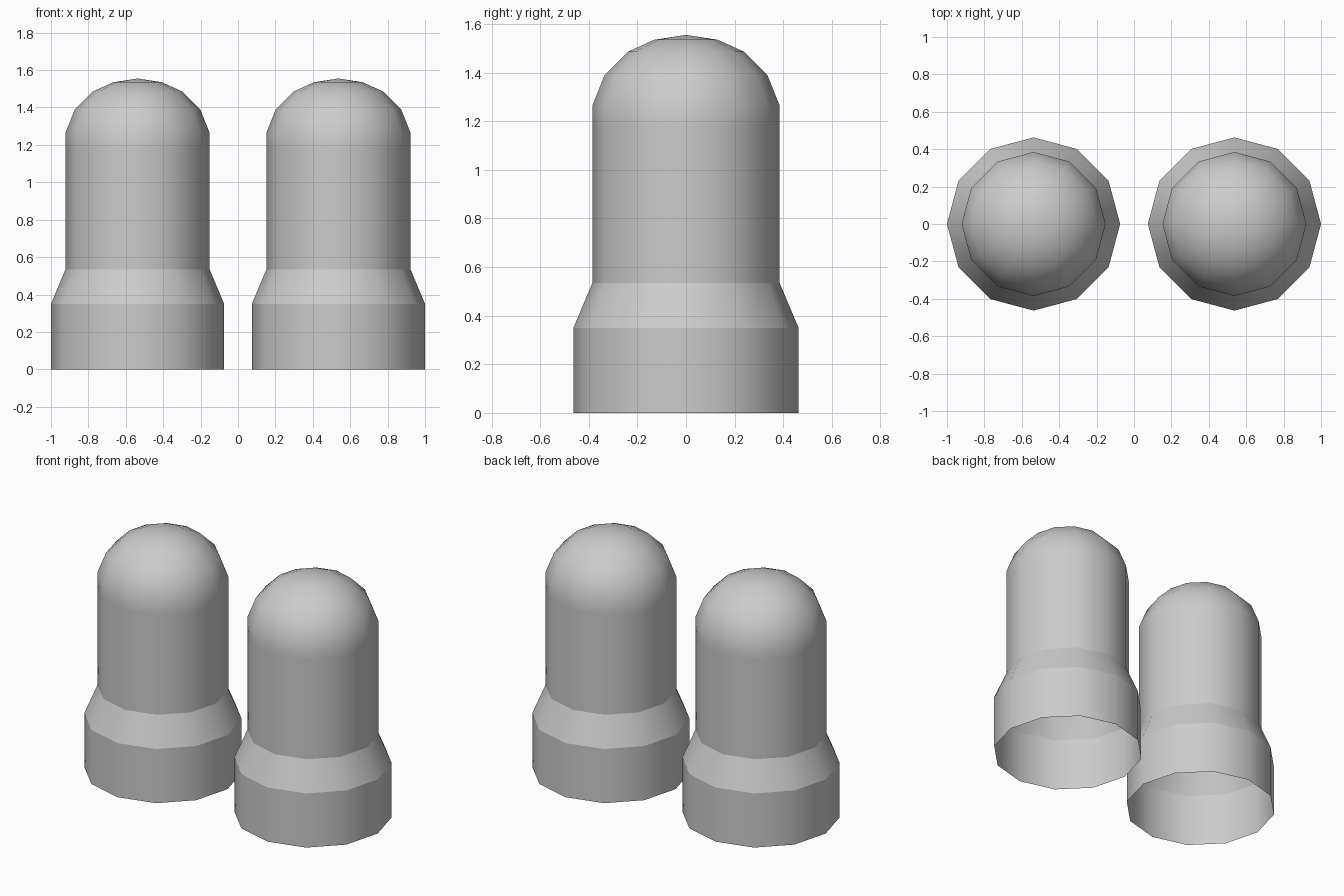
import bpy
import bmesh
from math import cos, sin, pi

cube = bpy.data.objects.get("Cube")
if cube:
    bpy.data.objects.remove(cube, do_unlink=True)

SIDES = 12
# Outer profile from the open foot to the last ring below the tip: radius, height
PROFILE = [(0.463, 0), (0.463, 0.35), (0.385, 0.535), (0.385, 1.18),
           (0.385, 1.265), (0.335, 1.39), (0.238, 1.486), (0.13, 1.535)]
TIP = 1.555
SHARP_RINGS = (1, 2)  # both ends of the sloped shoulder

grey = bpy.data.materials.new("light grey")
grey.use_nodes = True
grey.diffuse_color = (0.6, 0.6, 0.6, 1)
grey.node_tree.nodes["Principled BSDF"].inputs["Base Color"].default_value = (0.6, 0.6, 0.6, 1)


def build_capsule(name, x):
    bm = bmesh.new()
    rings = []
    for r, z in PROFILE:
        angles = [2 * pi * i / SIDES for i in range(SIDES)]
        rings.append([bm.verts.new((r * cos(a), r * sin(a), z)) for a in angles])
    tip = bm.verts.new((0, 0, TIP))

    # Walls, shoulder and dome
    for low, high in zip(rings, rings[1:]):
        for i in range(SIDES):
            j = (i + 1) % SIDES
            bm.faces.new((low[i], low[j], high[j], high[i]))
    for i in range(SIDES):
        bm.faces.new((rings[-1][i], rings[-1][(i + 1) % SIDES], tip))

    # Smooth all round, with crisp shoulder edges
    for face in bm.faces:
        face.smooth = True
    for k in SHARP_RINGS:
        for i in range(SIDES):
            bm.edges.get((rings[k][i], rings[k][(i + 1) % SIDES])).smooth = False

    mesh = bpy.data.meshes.new(name)
    bm.to_mesh(mesh)
    bm.free()
    mesh.materials.append(grey)
    obj = bpy.data.objects.new(name, mesh)
    obj.location.x = x
    bpy.context.collection.objects.link(obj)


# Matching pair of domed capsules
build_capsule("left_capsule", 0.537)
build_capsule("right_capsule", -0.537)
